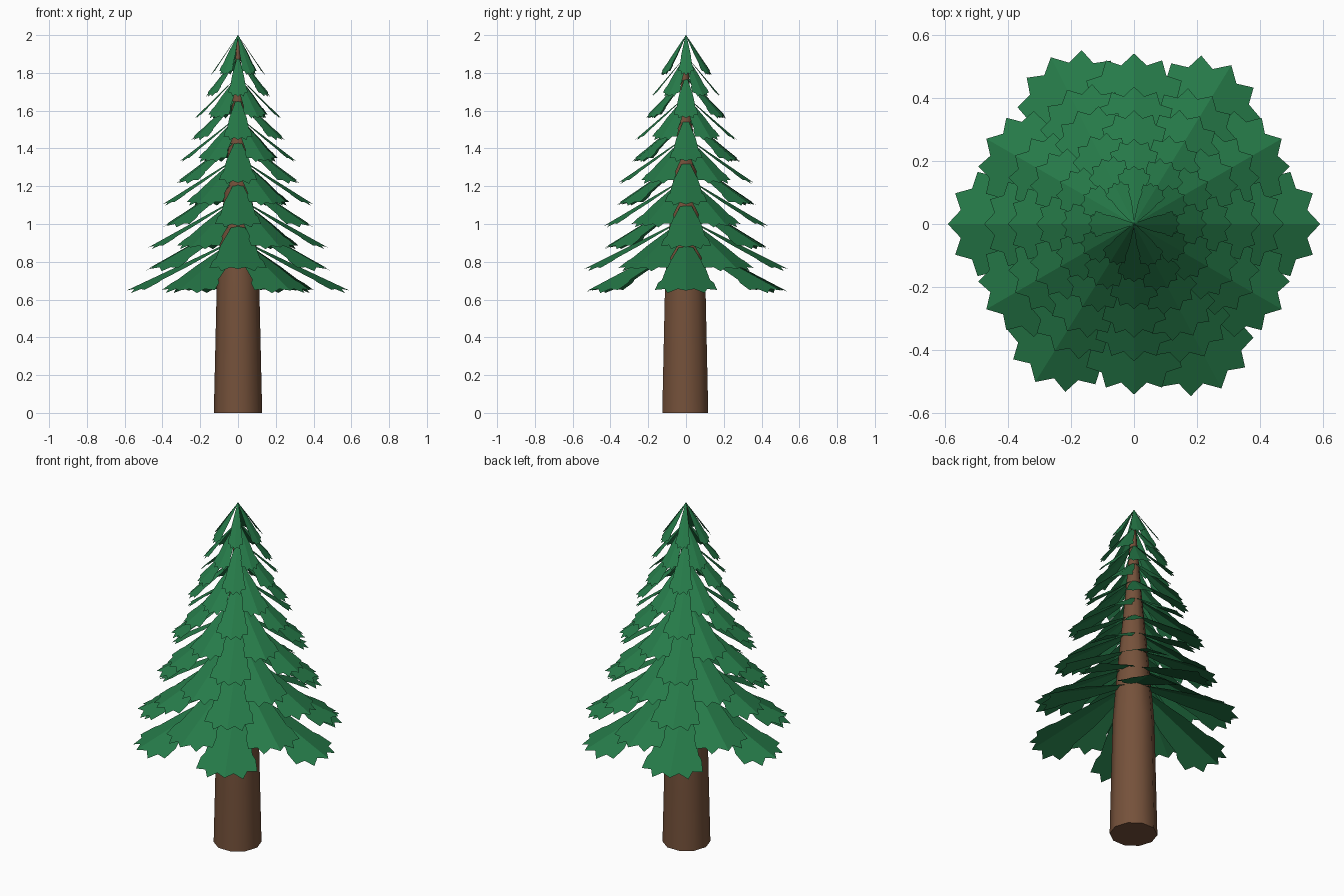
import bpy, math

if "Cube" in bpy.data.objects:
    bpy.data.objects.remove(bpy.data.objects["Cube"])

def material(name, rgb):
    m = bpy.data.materials.new(name)
    m.diffuse_color = (*rgb, 1)
    m.use_nodes = True
    m.node_tree.nodes["Principled BSDF"].inputs["Base Color"].default_value = m.diffuse_color
    return m

green = material("needle_green", (0.019, 0.195, 0.066))
brown = material("bark_brown", (0.178, 0.083, 0.043))

def mesh_object(name, verts, faces, mat):
    me = bpy.data.meshes.new(name)
    me.from_pydata(verts, [], faces)
    me.materials.append(mat)
    ob = bpy.data.objects.new(name, me)
    bpy.context.collection.objects.link(ob)
    return ob

# Trunk: tapered rings of (height, radius)
SIDES = 10
profile = [(0, .128), (.35, .12), (.7, .112), (1.0, .088), (1.5, .042), (1.97, .006)]
verts, faces = [], []
for z, r in profile:
    for k in range(SIDES):
        a = math.tau * k / SIDES
        verts.append((r * math.cos(a), r * math.sin(a) - .004, z))
for j in range(len(profile) - 1):
    for k in range(SIDES):
        n = (k + 1) % SIDES
        faces.append((j * SIDES + k, j * SIDES + n, (j + 1) * SIDES + n, (j + 1) * SIDES + k))
faces.append(tuple(reversed(range(SIDES))))
faces.append(tuple(range((len(profile) - 1) * SIDES, len(profile) * SIDES)))
trunk = mesh_object("trunk", verts, faces, brown)
bpy.context.view_layer.objects.active = trunk
trunk.select_set(True)
bpy.ops.object.shade_smooth_by_angle(angle=math.radians(50))

# Half outline of one branch: (distance along, half width), as fractions of its length
OUTLINE = [(0, .015), (.45, .17), (.68, .215), (.72, .25), (.84, .28),
           (.87, .19), (.96, .165), (.93, .075), (1, 0)]
FOLD = .25  # how far the sides droop below the ridge

def branch(verts, faces, angle, length, root_z, tip_z):
    """Flat two-sided frond folded along its ridge."""
    c, s = math.cos(angle), math.sin(angle)
    for side in (1, -1):
        base = len(verts)
        pts = [(0, 0)] + OUTLINE
        for t, w in pts:
            d, e = t * length, side * w * length
            z = root_z + (tip_z - root_z) * t - FOLD * w * length
            verts.append((d * c - e * s, d * s + e * c, z))
        ids = list(range(base, base + len(pts)))
        faces.append(tuple(reversed(ids)) if side > 0 else tuple(ids))

# Eleven tiers of six branches, every other tier turned by half a step
LENGTHS = [.59, .54, .475, .435, .40, .36, .31, .27, .23, .185, .145]
ANGLES = [0, 58.5, 116.5, 180, 238, 298]
for i, length in enumerate(LENGTHS):
    verts, faces = [], []
    for a in ANGLES:
        turn = 30 if i % 2 else 0
        a = 60 * round(a / 60) if turn else a
        branch(verts, faces, math.radians(a + turn), length, .925 + .1075 * i, .648 + .114 * i)
    mesh_object(f"branch_tier_{i + 1}", verts, faces, green)
